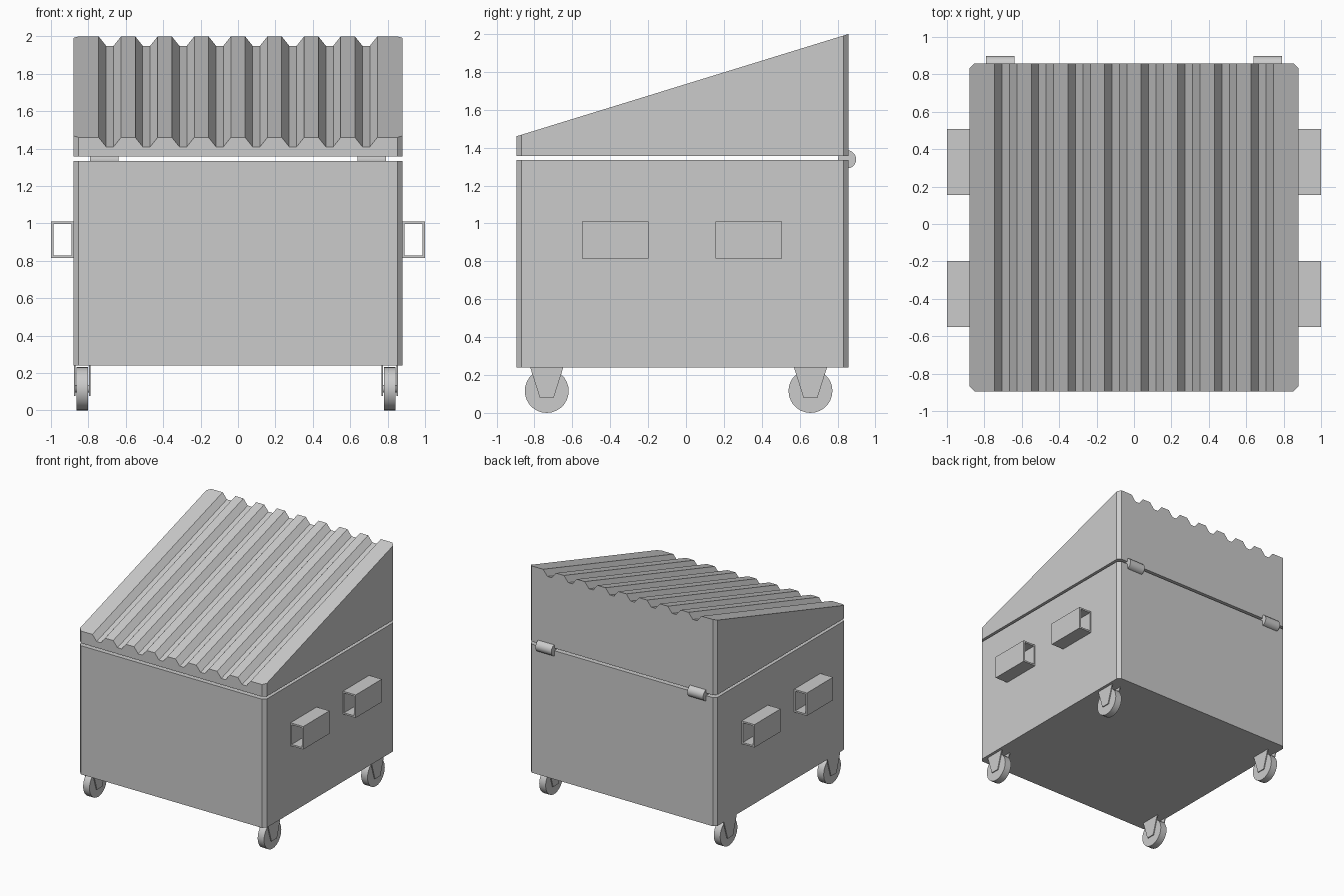
import bpy, bmesh, math

if "Cube" in bpy.data.objects:
    bpy.data.objects.remove(bpy.data.objects["Cube"])

HX, YF, YB, CH = 0.88, -0.895, 0.858, 0.027   # shell half width, front, back, corner chamfer


def finish(name, bm):
    bmesh.ops.recalc_face_normals(bm, faces=bm.faces)
    mesh = bpy.data.meshes.new(name)
    bm.to_mesh(mesh)
    bm.free()
    obj = bpy.data.objects.new(name, mesh)
    bpy.context.collection.objects.link(obj)
    return obj


def shell(name, profile, z0, top):
    """Solid with chamfered upright corners; profile is (x, groove depth) across the top."""
    bm = bmesh.new()
    rows = []
    for x, depth in profile:
        cut = max(0, abs(x) - (HX - CH))
        f, b = YF + cut, YB - cut
        rows.append([bm.verts.new(p) for p in (
            (x, f, z0), (x, f, top(f) - depth), (x, b, top(b) - depth), (x, b, z0))])
    for r, s in zip(rows, rows[1:]):
        for i in range(4):
            j = (i + 1) % 4
            bm.faces.new((r[i], r[j], s[j], s[i]))
    bm.faces.new(rows[0])
    bm.faces.new(rows[-1])
    bmesh.ops.dissolve_limit(bm, angle_limit=0.002, verts=bm.verts, edges=bm.edges)
    return finish(name, bm)


def prism_x(name, yz, x0, x1):
    """Extrude a y-z outline along x."""
    bm = bmesh.new()
    a = [bm.verts.new((x0, y, z)) for y, z in yz]
    b = [bm.verts.new((x1, y, z)) for y, z in yz]
    bm.faces.new(a)
    bm.faces.new(b)
    for i in range(len(yz)):
        j = (i + 1) % len(yz)
        bm.faces.new((a[i], a[j], b[j], b[i]))
    return finish(name, bm)


def cylinder_x(name, x0, x1, y, z, r, sides):
    ring = [(y + r * math.cos(2 * math.pi * i / sides),
             z + r * math.sin(2 * math.pi * i / sides)) for i in range(sides)]
    obj = prism_x(name, ring, x0, x1)
    for p in obj.data.polygons:
        p.use_smooth = len(p.vertices) == 4
    for e in obj.data.edges:   # keep the rims crisp
        va, vb = (obj.data.vertices[i].co for i in e.vertices)
        e.use_edge_sharp = abs(va.x - vb.x) < 1e-5
    return obj


def tube_y(name, x0, x1, y0, y1, z0, z1, t):
    """Rectangular tube open at both y ends."""
    bm = bmesh.new()
    loops = []
    for y in (y0, y1):
        for k in (0, t):
            loops.append([bm.verts.new((x, y, z)) for x, z in (
                (x0 + k, z0 + k), (x1 - k, z0 + k), (x1 - k, z1 - k), (x0 + k, z1 - k))])
    for a, b in ((0, 1), (1, 3), (3, 2), (2, 0)):
        for i in range(4):
            j = (i + 1) % 4
            bm.faces.new((loops[a][i], loops[a][j], loops[b][j], loops[b][i]))
    return finish(name, bm)


# Bin body
edge = [(-HX, 0), (-HX + CH, 0)]
edge_r = [(HX - CH, 0), (HX, 0)]
shell("bin_body", edge + edge_r, 0.24, lambda y: 1.335)

# Sloping lid with eight trapezoid grooves
grooves = []
for i in range(8):
    c = -0.685 + i * 1.37 / 7
    grooves += [(c - 0.06, 0), (c - 0.02, 0.05), (c + 0.02, 0.05), (c + 0.06, 0)]
shell("ribbed_lid", edge + grooves + edge_r, 1.357,
      lambda y: 1.46 + (y - YF) / (YB - YF) * 0.54)

for side, sx in (("left", -1), ("right", 1)):
    # Fork pockets
    for end, y in (("front", -0.55), ("back", 0.155)):
        tube_y(f"fork_pocket_{end}_{side}", *sorted((sx * 0.877, sx * 1.0)),
               y, y + 0.352, 0.815, 1.01, 0.014)
    # Lid hinges
    cylinder_x(f"hinge_{side}", sx * 0.64, sx * 0.79, 0.85, 1.338, 0.048, 20)

# Castors: wheel, axle and two tapered fork plates each
for side, cx in (("left", -0.833), ("right", 0.811)):
    for end, cy in (("front", -0.735), ("back", 0.657)):
        tag = f"{end}_{side}"
        cylinder_x(f"wheel_{tag}", cx - 0.03, cx + 0.03, cy, 0.116, 0.116, 28)
        cylinder_x(f"axle_{tag}", cx - 0.04, cx + 0.04, cy, 0.116, 0.02, 10)
        plate = [(cy - 0.088, 0.242), (cy + 0.088, 0.242), (cy + 0.036, 0.078), (cy - 0.036, 0.078)]
        for n, dx in (("a", -0.041), ("b", 0.041)):
            prism_x(f"castor_fork_{tag}_{n}", plate, cx + dx - 0.004, cx + dx + 0.004)
